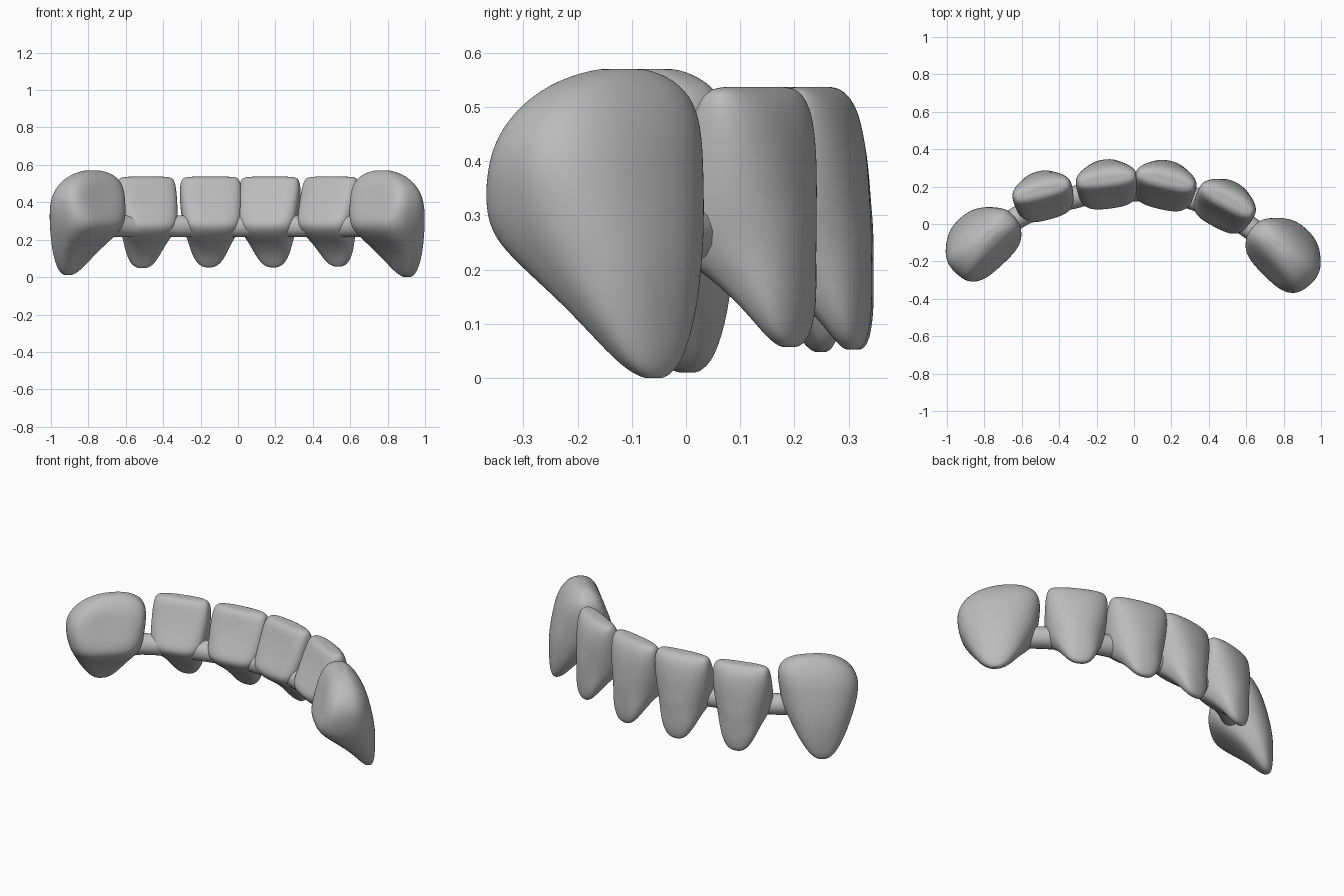
import bpy, math
from math import cos, sin, pi, radians

cube = bpy.data.objects.get("Cube")
if cube:
    bpy.data.objects.remove(cube)

enamel = bpy.data.materials.new("enamel_grey")
enamel.use_nodes = True
colour = (0.5, 0.5, 0.5, 1)
enamel.diffuse_color = colour
enamel.node_tree.nodes["Principled BSDF"].inputs["Base Color"].default_value = colour

# Levels: height, inner half width, outer half width, inner depth, outer depth, hollow
INCISOR = [
    (.048, .025, .025, -.045, -.02, 0),
    (.065, .06, .06, -.06, -.007, 0),
    (.12, .092, .092, -.10, 0, 0),
    (.18, .112, .115, -.17, 0, 0),
    (.225, .14, .128, -.24, 0, 0),
    (.275, .16, .14, -.275, 0, 0),
    (.32, .163, .152, -.26, -.005, .01),
    (.41, .166, .162, -.22, -.012, .02),
    (.49, .163, .163, -.18, -.03, .01),
    (.525, .152, .152, -.155, -.055, 0),
    (.537, .13, .13, -.13, -.08, 0)]
CANINE = [
    (0, .025, .025, -.045, -.015, 0),
    (.025, .07, .07, -.075, 0, 0),
    (.12, .13, .13, -.155, .005, 0),
    (.2, .165, .17, -.265, .005, 0),
    (.25, .185, .195, -.325, 0, 0),
    (.3, .2, .212, -.348, -.008, .01),
    (.38, .212, .225, -.335, -.025, .03),
    (.45, .212, .22, -.31, -.045, .03),
    (.51, .185, .19, -.27, -.075, .01),
    (.55, .13, .135, -.23, -.11, 0),
    (.57, .06, .06, -.19, -.14, 0)]
SIDES = 28


def power(value, exponent):
    return math.copysign(abs(value) ** exponent, value)


def section(level, shrink=1):
    """Rounded outline: softly curved outside, squarer and hollowed inside."""
    z, w_in, w_out, v_in, v_out, hollow = level
    mid, half = (v_in + v_out) / 2, (v_out - v_in) / 2
    ring = []
    for i in range(SIDES):
        t = 2 * pi * i / SIDES
        e = .88 if sin(t) > 0 else .66
        c, s = power(cos(t), e), power(sin(t), e)
        w = w_in + (w_out - w_in) * (s + 1) / 2
        dent = hollow * max(0, -s) * (1 - c * c)
        ring.append((w * c * shrink, mid + half * s * shrink + dent, z))
    return ring


def tooth(name, levels, x, y, degrees, width=1, lift=0, lean=0):
    """Loft the sections, place the outer face at x, y and lean the crown sideways."""
    rings = [section(levels[0], .45)] + [section(l) for l in levels]
    rings.append(section(levels[-1], .45))
    a = radians(degrees)
    top = levels[-1][0]
    verts = []
    for ring in rings:
        for u, v, z in ring:
            u = u * width + lean * max(0, z - .42)
            verts.append((x + u * cos(a) - v * sin(a),
                          y + u * sin(a) + v * cos(a),
                          z + lift * (1 - z / top)))
    faces = [tuple(reversed(range(SIDES)))]
    for r in range(len(rings) - 1):
        for i in range(SIDES):
            j = (i + 1) % SIDES
            b, t = r * SIDES, (r + 1) * SIDES
            faces.append((b + i, b + j, t + j, t + i))
    faces.append(tuple(range(len(verts) - SIDES, len(verts))))
    mesh = bpy.data.meshes.new(name)
    mesh.from_pydata(verts, [], faces)
    mesh.materials.append(enamel)
    mesh.shade_smooth()
    obj = bpy.data.objects.new(name, mesh)
    bpy.context.collection.objects.link(obj)
    sub = obj.modifiers.new("smooth", 'SUBSURF')
    sub.levels = sub.render_levels = 2


# Six teeth around the arch
tooth("right_canine", CANINE, -.93, .025, 43, 1, .01, .35)
tooth("right_lateral_incisor", INCISOR, -.52, .28, 15, 1)
tooth("right_central_incisor", INCISOR, -.16, .345, 7, 1.02, .005)
tooth("left_central_incisor", INCISOR, .195, .338, -13, 1.03, .005)
tooth("left_lateral_incisor", INCISOR, .55, .22, -28, 1.02, .01)
tooth("left_canine", CANINE, .927, -.038, -45, 1, 0, -.35)

# Connecting bar joining the teeth low on the inner side
path = [(-.74, -.06), (-.63, .03), (-.47, .10), (-.31, .145), (-.15, .18), (.01, .18),
        (.17, .17), (.33, .13), (.47, .07), (.62, -.02), (.73, -.11)]
curve = bpy.data.curves.new("connecting_bar", 'CURVE')
curve.dimensions = '3D'
curve.bevel_depth = .06
curve.bevel_resolution = 5
curve.use_fill_caps = True
spline = curve.splines.new('BEZIER')
spline.bezier_points.add(len(path) - 1)
for point, (x, y) in zip(spline.bezier_points, path):
    point.co = (x, y, .272)
    point.handle_left_type = point.handle_right_type = 'AUTO'
curve.materials.append(enamel)
bar = bpy.data.objects.new("connecting_bar", curve)
bpy.context.collection.objects.link(bar)
